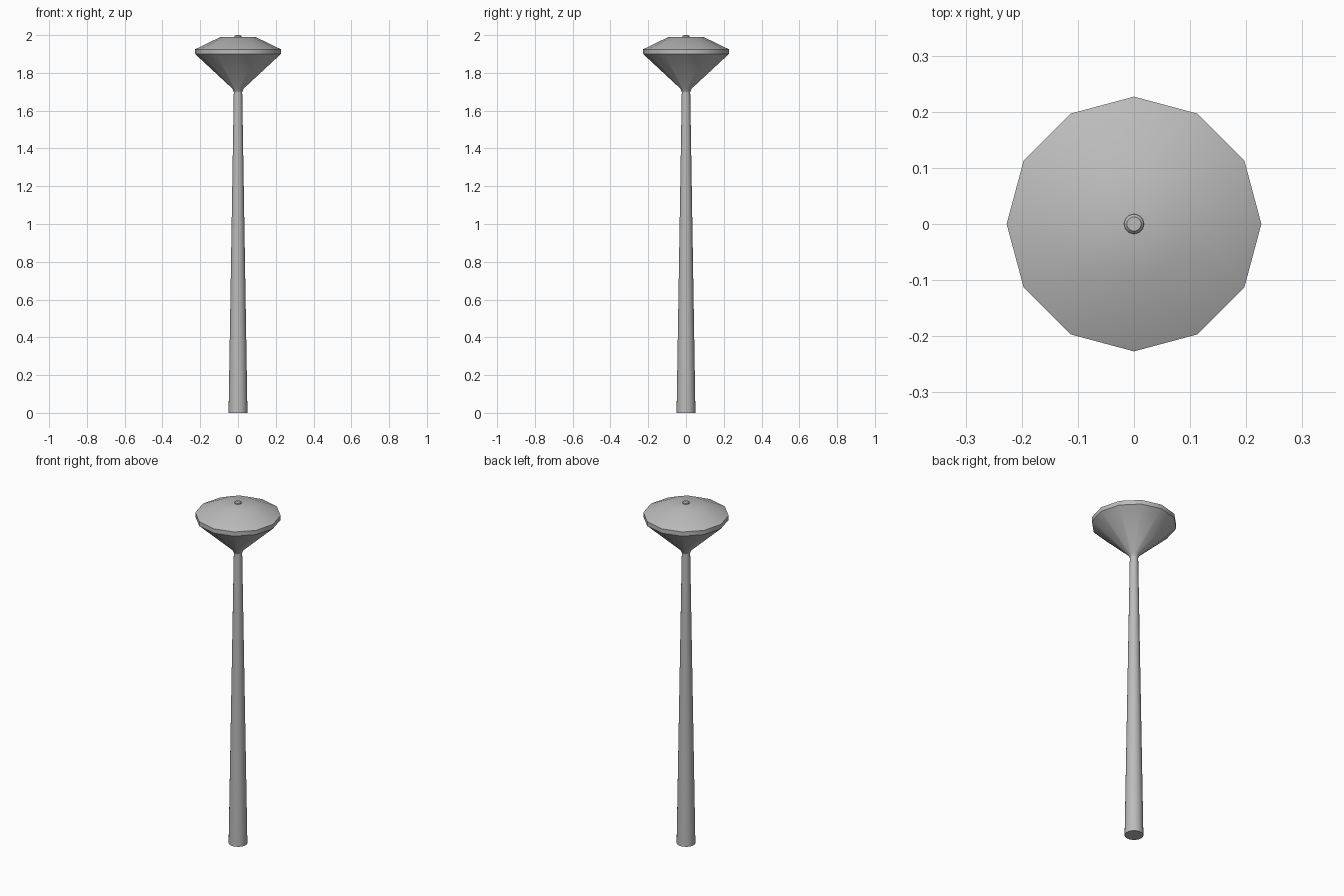
import bpy
import math

if "Cube" in bpy.data.objects:
    bpy.data.objects.remove(bpy.data.objects["Cube"])

grey = bpy.data.materials.new("light_grey")
grey.diffuse_color = (0.5, 0.5, 0.5, 1)
grey.use_nodes = True
grey.node_tree.nodes["Principled BSDF"].inputs["Base Color"].default_value = grey.diffuse_color


def lathe(name, profile, sides, smooth_angle):
    """Closed solid of revolution about z from (radius, height) points."""
    verts, faces = [], []
    for r, z in profile:
        for i in range(sides):
            a = 2 * math.pi * i / sides
            verts.append((r * math.cos(a), r * math.sin(a), z))
    for k in range(len(profile) - 1):
        for i in range(sides):
            j = (i + 1) % sides
            faces.append((k * sides + i, k * sides + j,
                          (k + 1) * sides + j, (k + 1) * sides + i))
    faces.append(tuple(reversed(range(sides))))
    top = (len(profile) - 1) * sides
    faces.append(tuple(range(top, top + sides)))
    mesh = bpy.data.meshes.new(name)
    mesh.from_pydata(verts, [], faces)
    mesh.update()
    mesh.materials.append(grey)
    obj = bpy.data.objects.new(name, mesh)
    bpy.context.collection.objects.link(obj)
    bpy.ops.object.select_all(action='DESELECT')
    obj.select_set(True)
    bpy.context.view_layer.objects.active = obj
    bpy.ops.object.shade_smooth_by_angle(angle=math.radians(smooth_angle))
    return obj


# Tapered pole, running through the head and ending in a small chamfered tip
lathe("pole", [(0.05, 0), (0.0175, 1.994), (0.0125, 2.0)], 24, 32)

# Twelve-sided lamp head: collar, flared shade, rim band and sloped lid
lathe("lamp_head", [(0.022, 1.698), (0.031, 1.718), (0.227, 1.90),
                    (0.227, 1.925), (0.095, 1.989)], 12, 32)
